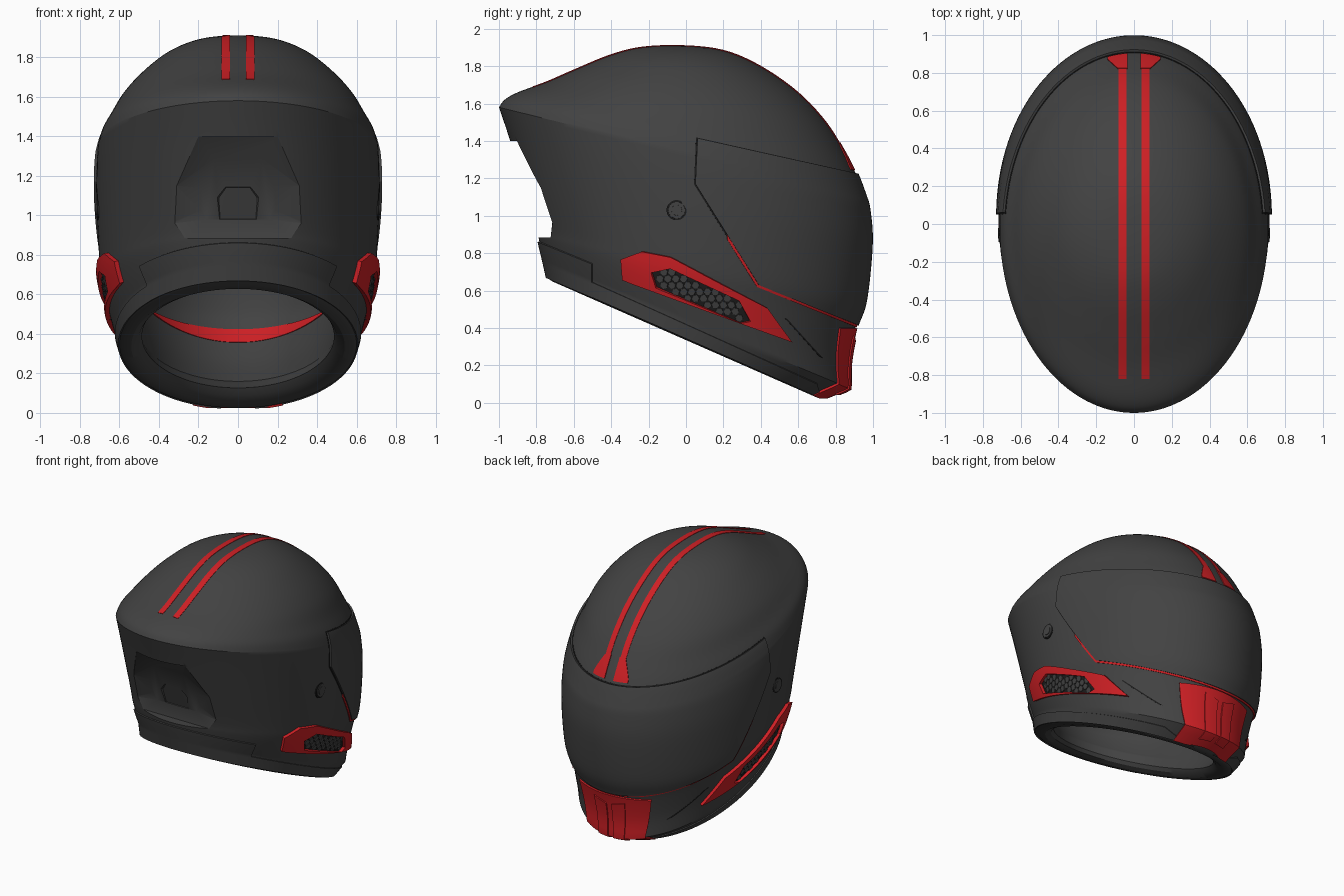
import bpy, bmesh, math
from mathutils import Vector, Matrix
from mathutils.bvhtree import BVHTree

if "Cube" in bpy.data.objects:
    bpy.data.objects.remove(bpy.data.objects["Cube"])

N, SUB = 128, 5


def material(name, rgb):
    m = bpy.data.materials.new(name)
    m.diffuse_color = (*rgb, 1)
    m.use_nodes = True
    m.node_tree.nodes["Principled BSDF"].inputs["Base Color"].default_value = m.diffuse_color
    return m


GREY = material("charcoal grey", (0.055, 0.055, 0.055))
RED = material("racing red", (0.62, 0.014, 0.018))
BLACK = material("seam black", (0.012, 0.012, 0.012))

# tilted elliptical sections: front y, front z, back y, back z, half width
LOWER = [(.73, .025, -.74, .67, .60), (.868, .08, -.76, .76, .622),
         (.87, .22, -.777, .83, .652), (.905, .40, -.79, .89, .683),
         (.955, .55, -.805, .96, .70), (.985, .85, -.87, 1.17, .714),
         (.973, 1.03, -.94, 1.40, .716), (.955, 1.10, -1.0, 1.58, .71)]
UPPER = [LOWER[-1], (.91, 1.22, -.97, 1.62, .688), (.85, 1.34, -.90, 1.66, .645),
         (.75, 1.50, -.75, 1.715, .583), (.60, 1.66, -.60, 1.78, .485),
         (.40, 1.80, -.42, 1.855, .35), (.20, 1.885, -.25, 1.90, .19),
         (-.03, 1.91, -.03, 1.91, 0)]


def spline(pts, after=None):
    out = []
    p = [pts[0]] + list(pts) + [after or pts[-1]]
    for i in range(1, len(p) - 2):
        for k in range(SUB):
            t = k / SUB
            out.append([.5 * (2 * b + (c - a) * t + (2 * a - 5 * b + 4 * c - d) * t * t
                              + (3 * b - a - 3 * c + d) * t ** 3)
                        for a, b, c, d in zip(*p[i - 1:i + 3])])
    return out


outer = (spline(LOWER[:2]) + spline(LOWER[1:]) + spline(UPPER, (-.25, 1.90, .20, 1.885, -.19))
         + [list(UPPER[-1])])


def shrink(r, k, dz):
    fy, fz, by, bz, w = r
    cy, cz = (fy + by) / 2, (fz + bz) / 2
    return [cy + (fy - cy) * k, cz + (fz - cz) * k + dz,
            cy + (by - cy) * k, cz + (bz - cz) * k + dz, w * k]


inner = [shrink(r, .81, .04 - .2 * min(1, i / 40)) for i, r in enumerate(outer)]
rim = [shrink(outer[0], .84, .012), shrink(outer[0], .90, -.01), shrink(outer[0], .97, -.01)]


def loft(rings):
    bm = bmesh.new()
    rows = []
    for fy, fz, by, bz, w in rings:
        row = []
        for j in range(N):
            a = 2 * math.pi * (j + .5) / N
            s = math.sin(a)
            row.append(bm.verts.new((w * math.cos(a), (fy + by) / 2 + (fy - by) / 2 * s,
                                     (fz + bz) / 2 + (fz - bz) / 2 * s)))
        rows.append(row)
    for a, b in zip(rows, rows[1:]):
        for j in range(N):
            k = (j + 1) % N
            bm.faces.new((a[j], a[k], b[k], b[j]))
    bmesh.ops.remove_doubles(bm, verts=bm.verts, dist=1e-5)
    return bm


def make(name, bm, mat, thick=0, mirror=False, cutters=()):
    me = bpy.data.meshes.new(name)
    bm.to_mesh(me)
    bm.free()
    me.materials.append(mat)
    ob = bpy.data.objects.new(name, me)
    bpy.context.collection.objects.link(ob)
    bpy.ops.object.select_all(action='DESELECT')
    bpy.context.view_layer.objects.active = ob
    ob.select_set(True)
    if thick:
        m = ob.modifiers.new("thickness", 'SOLIDIFY')
        m.thickness, m.offset = thick, 1
    if mirror:
        ob.modifiers.new("mirror", 'MIRROR').use_mirror_merge = False
    for c in cutters:
        m = ob.modifiers.new("cut", 'BOOLEAN')
        m.object, m.operation, m.solver = c, 'DIFFERENCE', 'EXACT'
    for m in list(ob.modifiers):
        bpy.ops.object.modifier_apply(modifier=m.name)
    bpy.ops.object.shade_smooth_by_angle(angle=math.radians(28))
    return ob


def planes(axes, pts, grow=0):
    """Outward planes of a convex outline drawn in two axes, e.g. 'yz'."""
    ia, ib = ['xyz'.index(c) for c in axes]
    ca, cb = sum(p[0] for p in pts) / len(pts), sum(p[1] for p in pts) / len(pts)
    out = []
    for p, q in zip(pts, pts[1:] + pts[:1]):
        n, co = Vector(), Vector()
        n[ia], n[ib] = q[1] - p[1], p[0] - q[0]
        n.normalize()
        if n[ia] * (ca - p[0]) + n[ib] * (cb - p[1]) > 0:
            n = -n
        co[ia], co[ib] = p
        out.append((co + n * grow, n))
    return out


def inside(v, pl):
    return all((v - co).dot(n) < 0 for co, n in pl)


def patch(name, mat, pl, thick, mirror=False, hole=None, src=None):
    """Plate cut out of the shell surface and thickened outward."""
    bm = (src or skin).copy()
    if mirror:
        pl = pl + [(Vector(), Vector((-1, 0, 0)))]
    for clear, group in ((True, pl), (False, hole or [])):
        for co, n in group:
            bmesh.ops.bisect_plane(bm, geom=bm.verts[:] + bm.edges[:] + bm.faces[:], dist=1e-5,
                                   plane_co=co, plane_no=n, clear_outer=clear)
    if hole:
        bmesh.ops.delete(bm, geom=[f for f in bm.faces if inside(f.calc_center_median(), hole)],
                         context='FACES')
    return make(name, bm, mat, thick, mirror)


skin, liner = loft(outer), loft(inner[::-1])
tree = BVHTree.FromBMesh(skin)


def cutter(pts, cz, steps):
    bm = bmesh.new()
    rows = []
    for k, depth in steps:
        row = []
        for x, z in pts:
            x, z = x * k, cz + (z - cz) * k
            y = -1.3 if depth is None else tree.ray_cast(Vector((x, -2, z)), Vector((0, 1, 0)))[0].y + depth
            row.append(bm.verts.new((x, y, z)))
        rows.append(row)
    for a, b in zip(rows, rows[1:]):
        for j in range(len(a)):
            k = (j + 1) % len(a)
            bm.faces.new((a[j], a[k], b[k], b[j]))
    bm.faces.new(rows[0])
    bm.faces.new(rows[-1])
    bmesh.ops.triangulate(bm, faces=bm.faces)
    bmesh.ops.recalc_face_normals(bm, faces=bm.faces)
    ob = make("recess_cutter", bm, GREY)
    ob.data.shade_flat()
    ob.hide_render = True
    return ob


# shell with liner, rim and stepped rear recess
recess = cutter([(-.2, 1.4), (.2, 1.4), (.31, 1.15), (.32, .96), (.27, .885),
                 (-.27, .885), (-.32, .96), (-.31, 1.15)], 1.12, [(1, None), (1, 0), (.6, .075)])
pocket = cutter([(-.08, 1.17), (.08, 1.17), (.13, 1.1), (.12, .96), (-.12, .96), (-.13, 1.1)],
                1.05, [(1, None), (1, .05), (.75, .095)])
make("helmet_shell", loft(inner[::-1] + rim + outer), GREY, cutters=(recess, pocket))
for c in (recess, pocket):
    bpy.data.objects.remove(c)

# visor with seam and red lower gasket
VISOR = [(.06, 1.41), (.93, 1.215), (1.2, 1.15), (1.2, .30), (.93, .41), (.40, .61), (.05, 1.17)]
patch("visor", GREY, planes('yz', VISOR), .014)
patch("visor_seam", BLACK, planes('yz', VISOR, .007), .002)
patch("visor_gasket", RED, planes('yz', VISOR, .013)
      + planes('yz', [(.22, .9), (1.2, .9), (1.2, 0), (.22, 0)]), .007)
patch("inner_gasket", RED, planes('yz', [(.45, .53), (.82, .395), (.82, .30)]), .006, src=liner)

# roof stripes with flared front ends
roof = planes('yz', [(-1.1, 1.69), (.93, 1.235), (1.2, 2.2), (-1.1, 2.2)])
patch("roof_stripe", RED, roof + planes('xy', [(.04, -.82), (.082, -.82), (.082, 1), (.04, 1)]), .003, True)
patch("stripe_flare", RED, roof + planes('xy', [(.035, .82), (.085, .82), (.14, .87), (.14, 1), (.035, 1)]), .006, True)

# chin plate and raised centre panels
front = [(Vector(), Vector((0, -1, 0)))]
patch("chin_plate", RED, front + planes('xz', [(-.29, .4), (.29, .4), (.22, .035), (-.22, .035)]), .012)
patch("chin_rib", RED, front + planes('xz', [(.02, .33), (.12, .36), (.1, .06), (.02, .06)]), .02, True)

# neck trim bands
patch("lower_trim", GREY, planes('yz', [(-.5, .645), (.7, .105), (.76, -.1), (-.5, .2)]), .007, True)
patch("rear_neck_trim", GREY, planes('yz', [(-.9, .91), (-.5, .745), (-.5, .2), (-.9, .2)]), .01)

# side vents: red frame, dark backing, honeycomb cells
FRAME = [(-.34, .77), (-.33, .66), (-.29, .645), (.46, .32), (.57, .31), (.43, .51), (-.08, .78), (-.23, .81)]
HOLE = [(-.18, .70), (-.155, .62), (.29, .43), (.34, .44), (.28, .55), (-.08, .72)]
hole = planes('yz', HOLE)
patch("vent_frame", RED, planes('yz', FRAME), .024, True, hole)
patch("vent_backing", BLACK, hole, .003, True)
cells = bmesh.new()
for r in range(10):
    for c in range(16):
        y, z = -.2 + .042 * (c + .5 * (r % 2)), .42 + .035 * r
        if inside(Vector((0, y, z)), planes('yz', HOLE, -.008)):
            p, n = tree.ray_cast(Vector((3, y, z)), Vector((-1, 0, 0)))[:2]
            rot = Vector((0, 0, 1)).rotation_difference(n).to_matrix().to_4x4()
            bmesh.ops.create_cone(cells, cap_ends=True, segments=6, radius1=.024, radius2=.0205,
                                  depth=.016, matrix=Matrix.Translation(p) @ rot)
make("vent_honeycomb", cells, GREY, mirror=True)

# slits beside the chin
patch("chin_slit", BLACK, planes('yz', [(.53, .45), (.54, .45), (.73, .24), (.71, .25)]), .002, True)

# visor pivots
pivot = bmesh.new()
p = tree.ray_cast(Vector((3, -.05, 1.03)), Vector((-1, 0, 0)))[0]
turn = Matrix.Translation(p) @ Matrix.Rotation(math.pi / 2, 4, 'Y')
for rad, depth in ((.048, .014), (.03, .022)):
    bmesh.ops.create_cone(pivot, cap_ends=True, segments=32, radius1=rad, radius2=rad * .92,
                          depth=depth, matrix=turn)
make("visor_pivot", pivot, GREY, mirror=True)
seam = bmesh.new()
bmesh.ops.create_cone(seam, cap_ends=True, segments=32, radius1=.054, radius2=.054, depth=.008, matrix=turn)
make("pivot_seam", seam, BLACK, mirror=True)
